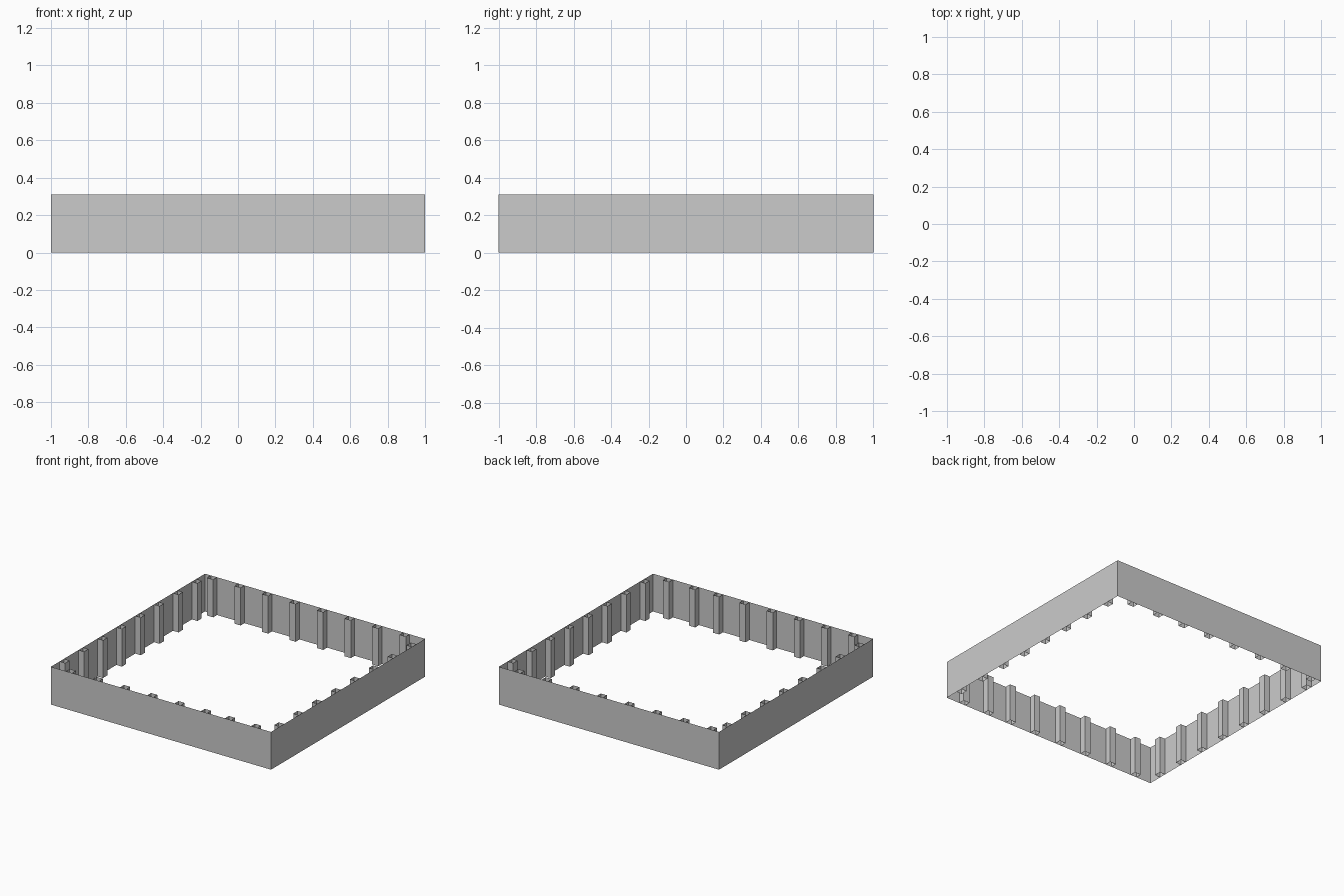
import bpy, bmesh
from math import radians
from mathutils import Matrix

if "Cube" in bpy.data.objects:
    bpy.data.objects.remove(bpy.data.objects["Cube"])

H = 0.31          # wall height
W, D = 0.056, 0.05  # post width and depth


def tube(name, pts):
    """Open-ended vertical tube around a closed outline."""
    bm = bmesh.new()
    low = [bm.verts.new((x, y, 0)) for x, y in pts]
    top = [bm.verts.new((x, y, H)) for x, y in pts]
    n = len(pts)
    for i in range(n):
        j = (i + 1) % n
        bm.faces.new((low[i], low[j], top[j], top[i]))
    mesh = bpy.data.meshes.new(name)
    bm.to_mesh(mesh)
    bm.free()
    ob = bpy.data.objects.new(name, mesh)
    bpy.context.collection.objects.link(ob)
    return ob


def rect(x0, x1, y0, y1):
    return [(x0, y0), (x1, y0), (x1, y1), (x0, y1)]


# Thin square perimeter wall
tube("perimeter_wall", rect(-1, 1, -1, 1))

# Hollow posts along the inside of each wall
side = [-0.857 + 0.245 * i for i in range(8)]
back = [-0.919 + 0.25 * i for i in range(8)]
front = [-0.835, -0.59, -0.342, -0.096, 0.152, 0.392, 0.61, 0.848]
for i in range(8):
    h = W / 2
    tube(f"front_post_{i}", rect(front[i] - h, front[i] + h, -1, -1 + D))
    tube(f"back_post_{i}", rect(back[i] - h, back[i] + h, 1 - D, 1))
    tube(f"left_post_{i}", rect(-1, -1 + D, side[i] - h, side[i] + h))
    tube(f"right_post_{i}", rect(1 - D, 1, side[i] - h, side[i] + h))
